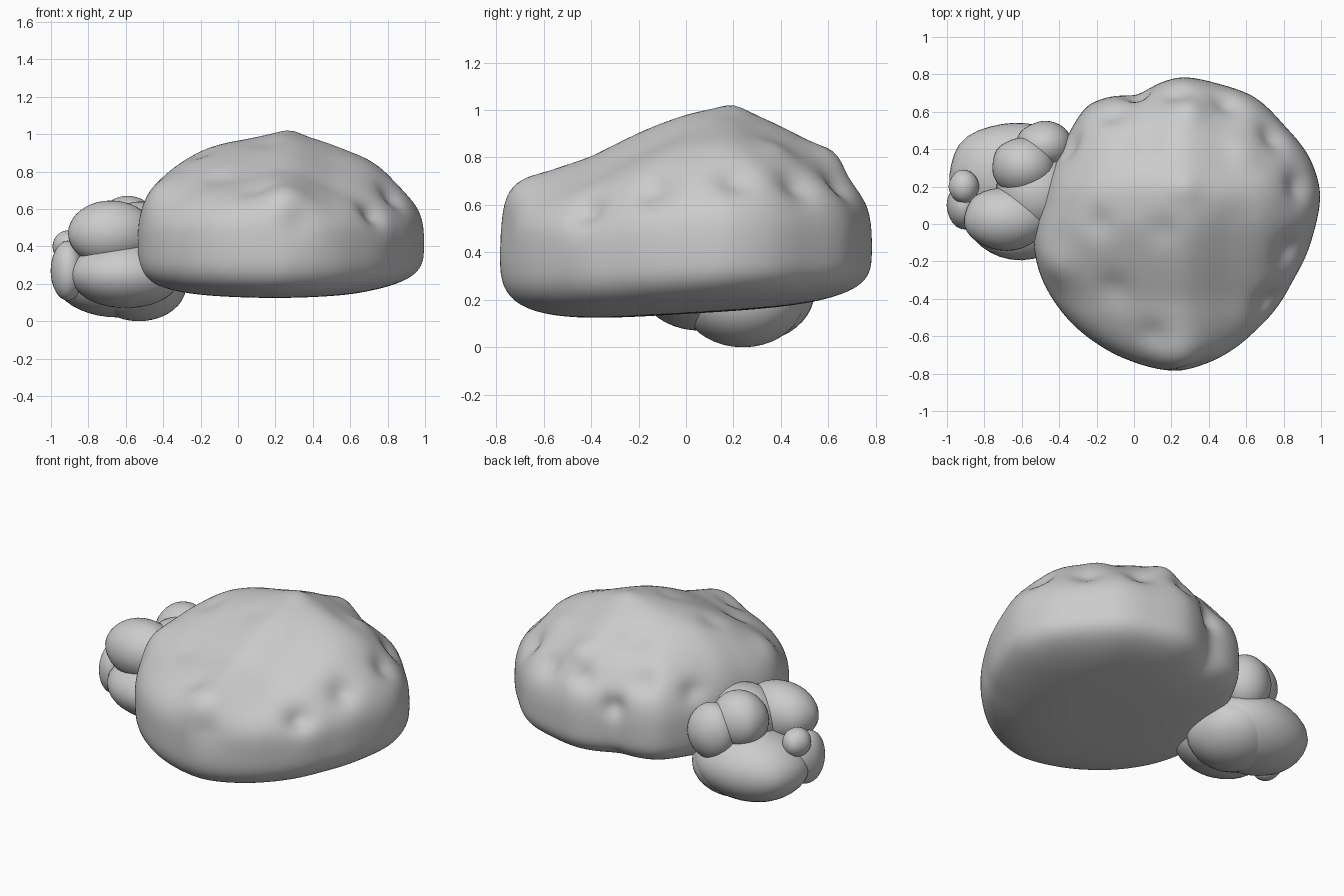
import bpy, bmesh, math
from mathutils import Vector

if "Cube" in bpy.data.objects:
    bpy.data.objects.remove(bpy.data.objects["Cube"])


def interp(table, t):
    for (a, va), (b, vb) in zip(table, table[1:]):
        if t <= b:
            k = max(0.0, (t - a) / (b - a))
            return va + (vb - va) * k
    return table[-1][1]


def finish(bm, name, smooth_angle=60):
    me = bpy.data.meshes.new(name)
    bm.to_mesh(me)
    bm.free()
    ob = bpy.data.objects.new(name, me)
    bpy.context.collection.objects.link(ob)
    bpy.ops.object.select_all(action='DESELECT')
    ob.select_set(True)
    bpy.context.view_layer.objects.active = ob
    bpy.ops.object.shade_smooth_by_angle(angle=math.radians(smooth_angle))
    return ob


# Plan outline of the large mass, turned into a polar radius table
CX, MID = 0.2, 0.42
plan = [(-.54, -.1), (-.5, .1), (-.41, .35), (-.34, .5), (-.25, .64), (-.1, .69),
        (.02, .68), (.1, .74), (.25, .79), (.45, .75), (.65, .68), (.8, .53),
        (.94, .36), (1.0, .17), (.96, -.05), (.85, -.3), (.65, -.57), (.43, -.73),
        (.25, -.79), (0, -.74), (-.2, -.64), (-.38, -.48), (-.5, -.28)]
polar = sorted((math.atan2(y, x - CX), math.hypot(x - CX, y)) for x, y in plan)
polar = ([(polar[-1][0] - math.tau, polar[-1][1])] + polar
         + [(polar[0][0] + math.tau, polar[0][1])])

# Crest heights along y and drop along x
crest_y = [(-.79, .82), (-.6, .82), (-.4, .84), (-.2, .92), (0, 1.0), (.2, 1.03),
           (.4, .98), (.6, .93), (.8, .9)]
drop_x = [(-.54, .1), (-.2, .05), (.05, .04), (.28, 0), (.5, .08), (.7, .09), (1, .2)]

# Swellings (+) and folds (-): centre, radius, amount
lumps = [((.25, -.72, .66), .2, .04), ((.3, -.75, .54), .15, -.025),
         ((-.4, -.2, .68), .17, .035), ((-.12, -.38, .84), .12, -.04),
         ((-.2, .0, .93), .12, -.025), ((.28, .2, 1.04), .11, .02),
         ((.15, -.05, 1.0), .12, -.02), ((.5, .15, .97), .18, .02),
         ((.72, -.42, .58), .12, -.05), ((.84, -.15, .68), .12, -.04),
         ((.86, .2, .7), .12, -.04), ((.75, .48, .7), .12, -.04),
         ((.5, .66, .7), .11, -.035), ((.22, .7, .7), .11, -.035),
         ((.03, .66, .55), .09, -.04), ((-.12, .6, .72), .11, -.03),
         ((-.35, .42, .65), .11, -.03), ((.05, .45, .92), .12, -.03),
         ((.6, .4, .88), .13, .03), ((.3, .62, .82), .13, .03),
         ((.1, -.6, .72), .12, -.02)]

# Large main mass: a sphere fitted to the outline and crest tables
bm = bmesh.new()
bmesh.ops.create_icosphere(bm, subdivisions=6, radius=1)
for v in bm.verts:
    n = v.co.normalized()
    th, s = math.atan2(n.y, n.x), n.z
    c = math.sqrt(max(0, 1 - s * s))
    e = 0.75 if s > 0 else 0.55
    rad = interp(polar, th) * c ** e
    x, y = CX + rad * math.cos(th), rad * math.sin(th)
    if s > 0:
        limit = interp(crest_y, y) - interp(drop_x, x)
    else:
        limit = .14 + .06 * y + .05 * max(0, x - .6)
    v.co = (x, y, MID + (limit - MID) * abs(s) ** e)
for i in range(8):
    bmesh.ops.smooth_vert(bm, verts=bm.verts, factor=0.5, use_axis_x=True,
                          use_axis_y=True, use_axis_z=True)
bm.normal_update()
moves = []
for v in bm.verts:
    d = sum(a * math.exp(-2 * ((v.co - Vector(p)).length / r) ** 2) for p, r, a in lumps)
    moves.append(v.normal * d)
for v, m in zip(bm.verts, moves):
    v.co += m
finish(bm, "main_mass")

# Small side cluster: overlapping rounded lobes (centre, radii)
lobes = {
    "side_lobe_base": ((-.64, .27, .23), (.35, .275, .21)),
    "side_lobe_underside": ((-.53, .24, .2), (.26, .26, .2)),
    "side_lobe_front": ((-.6, .06, .25), (.3, .25, .18)),
    "side_lobe_upper": ((-.68, .03, .47), (.23, .17, .175)),
    "side_lobe_core": ((-.52, .17, .44), (.22, .22, .2)),
    "side_lobe_crown": ((-.59, .31, .5), (.17, .155, .17)),
    "side_lobe_back": ((-.48, .42, .44), (.15, .13, .17)),
    "side_lobe_tip": ((-.91, .1, .27), (.09, .13, .16)),
    "side_lobe_nub": ((-.91, .2, .4), (.08, .09, .085)),
}
for name, (centre, radii) in lobes.items():
    bm = bmesh.new()
    bmesh.ops.create_uvsphere(bm, u_segments=32, v_segments=20, radius=1)
    for v in bm.verts:
        wob = 1 + .02 * math.sin(3 * v.co.x + 5 * v.co.y + 9 * centre[0]) * (1 - abs(v.co.z))
        v.co = Vector(centre) + Vector(a * b * wob for a, b in zip(v.co, radii))
    finish(bm, name)

# Rest the whole model on z = 0
bpy.context.view_layer.update()
low = min(v.co.z for o in bpy.data.objects for v in o.data.vertices)
for o in bpy.data.objects:
    o.location.z -= low
